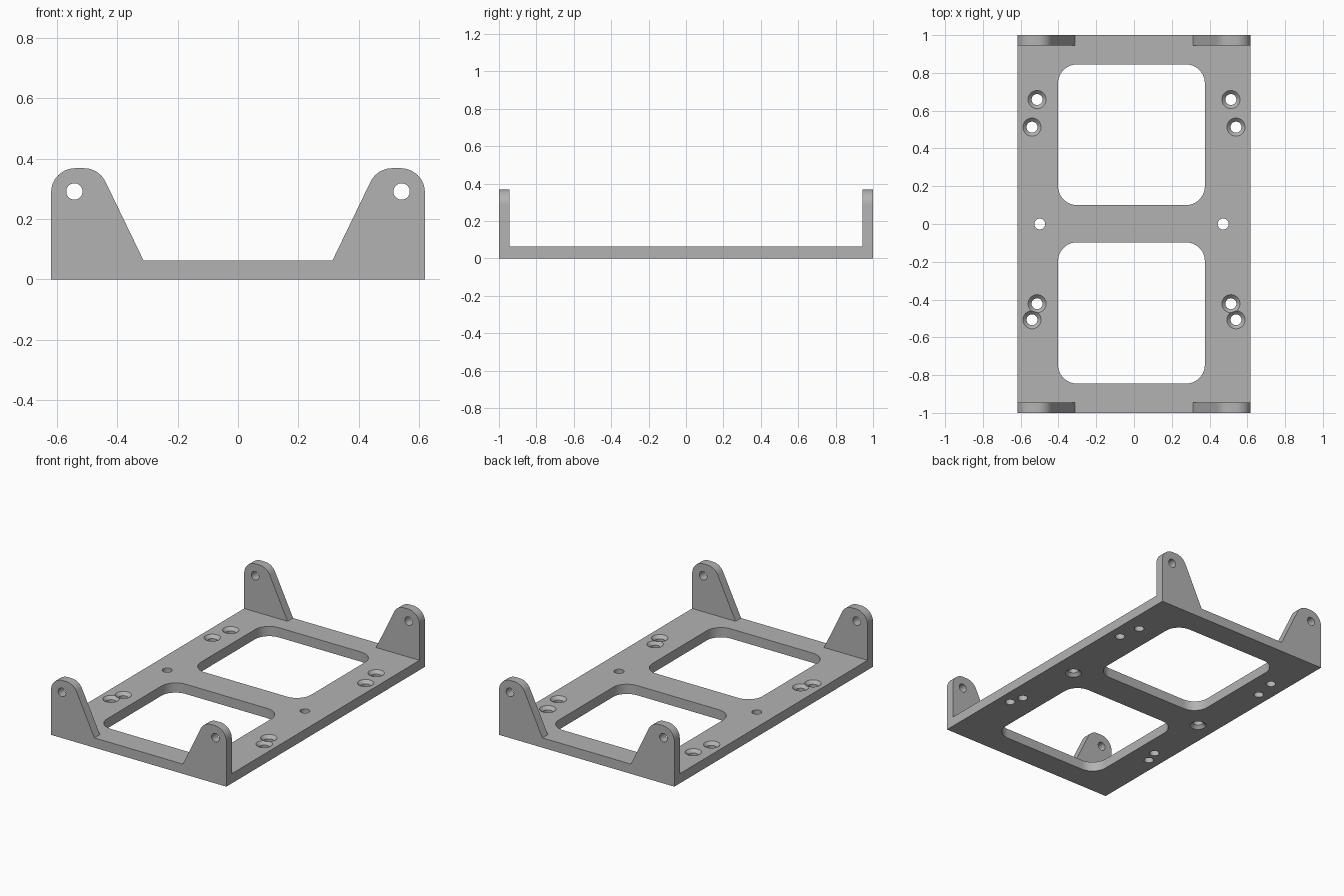
import bpy, bmesh
from math import cos, sin, radians, pi
from mathutils import Vector

cube = bpy.data.objects.get("Cube")
if cube:
    bpy.data.objects.remove(cube, do_unlink=True)

grey = bpy.data.materials.new("plain grey")
grey.use_nodes = True
grey.diffuse_color = (0.45, 0.45, 0.45, 1)
grey.node_tree.nodes["Principled BSDF"].inputs["Base Color"].default_value = grey.diffuse_color

HALF_X, HALF_Y, THICK = 0.618, 1.0, 0.062
LUG_THICK, LUG_TOP = 0.055, 0.368
HOLE_R, SINK_R = 0.029, 0.048


def arc(cx, cy, r, start, end, steps=12):
    angles = [radians(start + (end - start) * i / steps) for i in range(steps + 1)]
    return [(cx + r * cos(a), cy + r * sin(a)) for a in angles]


def make_object(name, bm):
    bmesh.ops.recalc_face_normals(bm, faces=bm.faces)
    mesh = bpy.data.meshes.new(name)
    bm.to_mesh(mesh)
    bm.free()
    mesh.materials.append(grey)
    obj = bpy.data.objects.new(name, mesh)
    bpy.context.collection.objects.link(obj)
    return obj


def prism(name, points, offset):
    """Extrude a closed outline of 3D points along offset."""
    bm = bmesh.new()
    face = bm.faces.new([bm.verts.new(p) for p in points])
    grown = bmesh.ops.extrude_face_region(bm, geom=[face])["geom"]
    bmesh.ops.translate(bm, vec=Vector(offset),
                        verts=[v for v in grown if isinstance(v, bmesh.types.BMVert)])
    return make_object(name, bm)


def loft(name, x, y, rings, sides=32):
    """Round cutter through stacked (radius, z) rings."""
    bm = bmesh.new()
    loops = [[bm.verts.new((x + r * cos(2 * pi * i / sides), y + r * sin(2 * pi * i / sides), z))
              for i in range(sides)] for r, z in rings]
    for low, high in zip(loops, loops[1:]):
        for i in range(sides):
            j = (i + 1) % sides
            bm.faces.new((low[i], low[j], high[j], high[i]))
    bm.faces.new(loops[0])
    bm.faces.new(loops[-1])
    return make_object(name, bm)


def cut(target, cutter):
    cutter.hide_render = True
    mod = target.modifiers.new("cut", "BOOLEAN")
    mod.operation, mod.solver, mod.object = "DIFFERENCE", "EXACT", cutter
    bpy.context.view_layer.objects.active = target
    bpy.ops.object.modifier_apply(modifier=mod.name)
    bpy.data.objects.remove(cutter, do_unlink=True)


# Base plate
outline = [(-HALF_X, -HALF_Y), (HALF_X, -HALF_Y), (HALF_X, HALF_Y), (-HALF_X, HALF_Y)]
plate = prism("base_plate", [(x, y, 0) for x, y in outline], (0, 0, THICK))

# Two rounded windows
left, right, r = -0.402, 0.375, 0.1
for low, high in ((0.1, 0.845), (-0.845, -0.097)):
    shape = (arc(right - r, high - r, r, 0, 90) + arc(left + r, high - r, r, 90, 180)
             + arc(left + r, low + r, r, 180, 270) + arc(right - r, low + r, r, 270, 360))
    cut(plate, prism("window_cutter", [(x, y, -0.1) for x, y in shape], (0, 0, 0.3)))

# Screw holes countersunk from the top
slope = SINK_R - HOLE_R
for x, y in ((0.513, 0.659), (0.54, 0.513), (0.513, -0.422), (0.54, -0.507)):
    for side in (-1, 1):
        cut(plate, loft("screw_cutter", side * x, y,
                        [(HOLE_R, -0.1), (HOLE_R, THICK - slope), (SINK_R, THICK), (SINK_R, 0.2)]))

# Middle holes countersunk from below
for x in (-0.499, 0.472):
    cut(plate, loft("middle_cutter", x, 0,
                    [(SINK_R, -0.1), (SINK_R, 0), (HOLE_R, slope), (HOLE_R, 0.2)]))

# Corner lugs with a pivot hole
r = 0.08
profile = ([(0.312, THICK), (HALF_X, THICK)]
           + arc(HALF_X - r, LUG_TOP - r, r, 0, 90)
           + arc(0.51, LUG_TOP - r, r, 90, 154))
parts = [plate]
for end, y in (("front", -HALF_Y), ("back", HALF_Y - LUG_THICK)):
    for side, s in (("left", 1), ("right", -1)):
        lug = prism(f"{end}_{side}_lug", [(s * x, y, z) for x, z in profile], (0, LUG_THICK, 0))
        hole = arc(s * 0.541, 0.291, 0.027, 0, 348.75, 31)
        cut(lug, prism("pivot_cutter", [(x, y - 0.1, z) for x, z in hole], (0, 0.3, 0)))
        parts.append(lug)

# Smooth the curved walls, keep edges crisp
bpy.ops.object.select_all(action="DESELECT")
for obj in parts:
    obj.select_set(True)
bpy.context.view_layer.objects.active = plate
bpy.ops.object.shade_smooth_by_angle(angle=radians(30))
